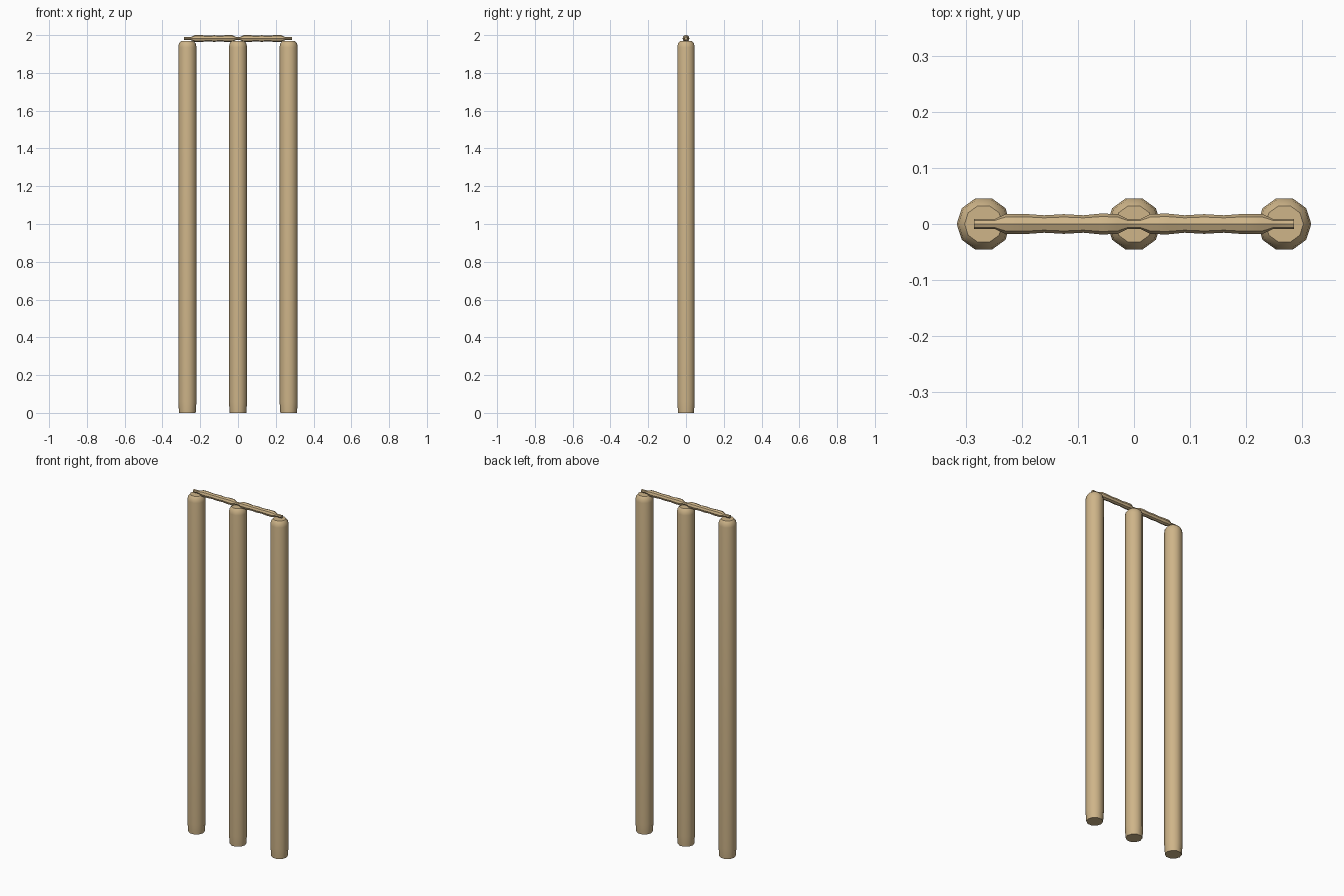
import bpy, bmesh, math
from mathutils import Matrix

if "Cube" in bpy.data.objects:
    bpy.data.objects.remove(bpy.data.objects["Cube"])

wood = bpy.data.materials.new("pale_wood")
wood.diffuse_color = (0.62, 0.46, 0.25, 1)
wood.use_nodes = True
wood.node_tree.nodes["Principled BSDF"].inputs["Base Color"].default_value = wood.diffuse_color


def lathe(name, profile, sides, matrix):
    """Closed turned part: profile is (radius, height) along local z."""
    bm = bmesh.new()
    rings = []
    for r, h in profile:
        rings.append([bm.verts.new((r * math.cos(2 * math.pi * i / sides),
                                    r * math.sin(2 * math.pi * i / sides), h))
                      for i in range(sides)])
    for a, b in zip(rings, rings[1:]):
        for i in range(sides):
            j = (i + 1) % sides
            bm.faces.new((a[i], a[j], b[j], b[i]))
    bm.faces.new(rings[0][::-1])
    bm.faces.new(rings[-1])
    mesh = bpy.data.meshes.new(name)
    bm.to_mesh(mesh)
    bm.free()
    ob = bpy.data.objects.new(name, mesh)
    ob.matrix_world = matrix
    mesh.materials.append(wood)
    bpy.context.collection.objects.link(ob)
    bpy.ops.object.select_all(action='DESELECT')
    ob.select_set(True)
    bpy.context.view_layer.objects.active = ob
    bpy.ops.object.shade_smooth_by_angle(angle=math.radians(40))
    return ob


# Three upright posts, slightly narrowed at the foot and rounded at the top
post = [(0.044, 0), (0.0455, 0.02), (0.048, 0.06), (0.048, 1.935),
        (0.045, 1.955), (0.034, 1.968)]
for side, x in (("left", -0.268), ("middle", 0), ("right", 0.268)):
    lathe(side + "_post", post, 10, Matrix.Translation((x, 0, 0)))

# Two turned crossbars with thin end pegs and a gently waved body
bar = [(0.009, 0), (0.009, 0.012), (0.018, 0.03), (0.0185, 0.06),
       (0.0155, 0.09), (0.0175, 0.125), (0.0155, 0.16), (0.018, 0.195),
       (0.018, 0.228), (0.009, 0.248), (0.009, 0.285)]
for side, s in (("left", -1), ("right", 1)):
    lathe(side + "_crossbar", bar, 8,
          Matrix.Translation((0, 0, 1.982)) @ Matrix.Rotation(s * math.pi / 2, 4, 'Y'))
